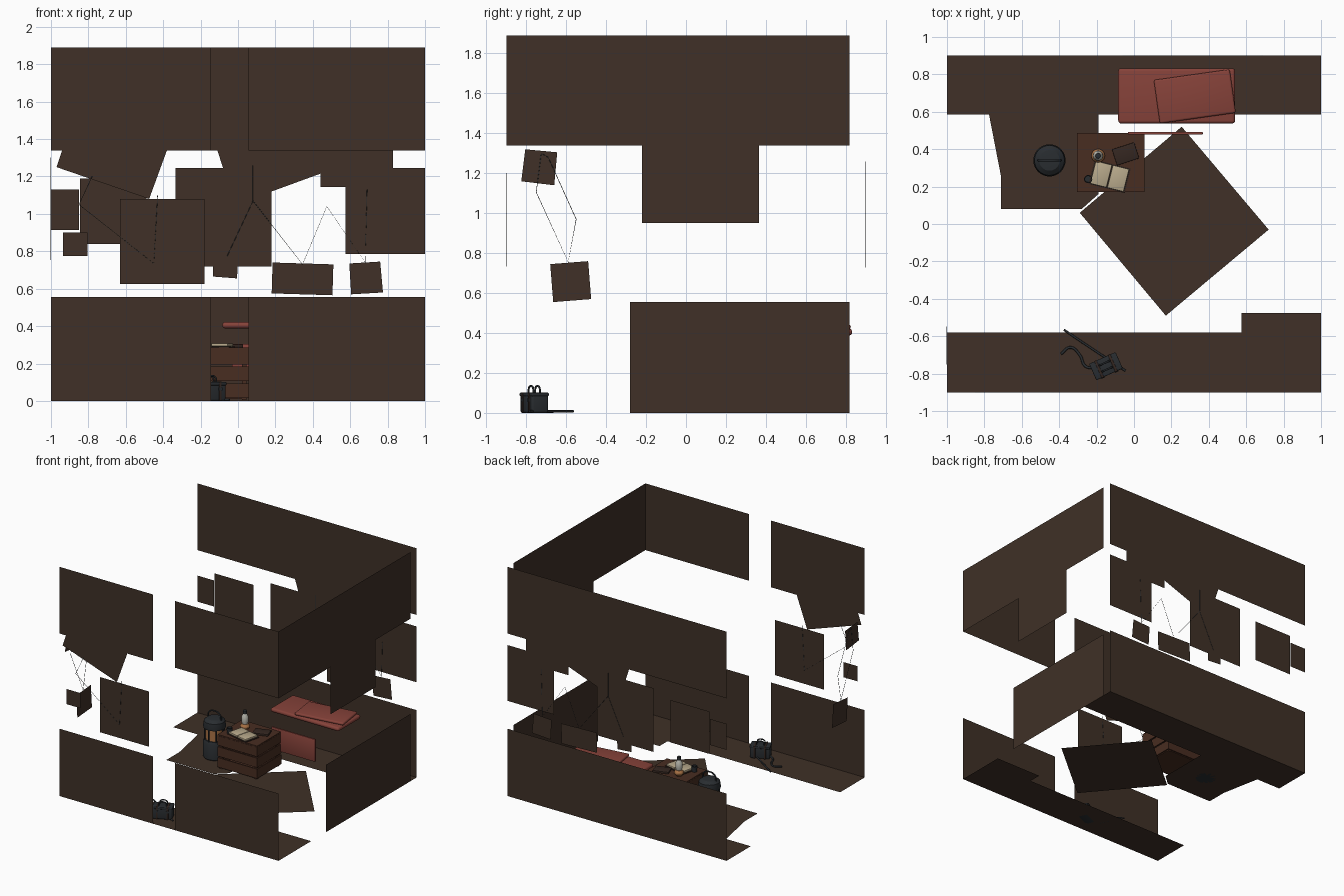
import bpy, bmesh, math
from mathutils import Matrix, Vector

start_cube = bpy.data.objects.get("Cube")
if start_cube:
    bpy.data.objects.remove(start_cube, do_unlink=True)


def material(name, r, g, b):
    mat = bpy.data.materials.new(name)
    mat.use_nodes = True
    mat.diffuse_color = (r, g, b, 1)
    mat.node_tree.nodes["Principled BSDF"].inputs["Base Color"].default_value = (r, g, b, 1)
    return mat


plaster = material("dark plaster", .05, .03, .02)
wood = material("crate wood", .065, .026, .015)
red = material("red fabric", .24, .055, .042)
metal = material("dark metal", .022, .026, .03)
paper = material("paper", .48, .4, .26)
ceramic = material("pale ceramic", .5, .5, .44)
amber = material("amber glass", .4, .17, .06)
leather = material("dark leather", .035, .02, .015)


def finish(name, bm, mat, smooth=False):
    mesh = bpy.data.meshes.new(name)
    bm.to_mesh(mesh)
    bm.free()
    obj = bpy.data.objects.new(name, mesh)
    bpy.context.collection.objects.link(obj)
    mesh.materials.append(mat)
    if smooth:
        bpy.ops.object.select_all(action='DESELECT')
        bpy.context.view_layer.objects.active = obj
        obj.select_set(True)
        bpy.ops.object.shade_smooth_by_angle()
    return obj


# Maps flat outlines onto the four walls and the floor
PLANES = {
    "front": lambda u, v: (u, -.9, v),
    "back": lambda u, v: (u, .9, v),
    "left": lambda u, v: (1, u, v),
    "right": lambda u, v: (-1, u, v),
    "floor": lambda u, v: (u, v, 0),
}


def sheet(name, plane, *outline):
    bm = bmesh.new()
    bm.faces.new([bm.verts.new(PLANES[plane](u, v)) for u, v in outline])
    return finish(name, bm, plaster)


def rect(name, plane, left, right, low, high):
    return sheet(name, plane, (left, low), (right, low), (right, high), (left, high))


def box(name, centre, size, mat, turn=0, bevel=0, segments=3):
    bm = bmesh.new()
    bmesh.ops.create_cube(bm, size=1)
    bmesh.ops.scale(bm, vec=size, verts=bm.verts)
    if bevel:
        bmesh.ops.bevel(bm, geom=bm.edges[:], offset=bevel, segments=segments,
                        profile=.5, affect='EDGES')
    place = Matrix.Translation(centre) @ Matrix.Rotation(math.radians(turn), 4, 'Z')
    bmesh.ops.transform(bm, matrix=place, verts=bm.verts)
    return finish(name, bm, mat, bool(bevel))


def lathe(name, centre, profile, mat, sides=32):
    bm = bmesh.new()
    verts = [bm.verts.new((r, 0, z)) for r, z in profile]
    edges = [bm.edges.new(pair) for pair in zip(verts, verts[1:])]
    bmesh.ops.spin(bm, geom=verts + edges, cent=(0, 0, 0), axis=(0, 0, 1),
                   angle=math.tau, steps=sides)
    bmesh.ops.remove_doubles(bm, verts=bm.verts, dist=.0002)
    bmesh.ops.recalc_face_normals(bm, faces=bm.faces)
    bmesh.ops.translate(bm, vec=centre, verts=bm.verts)
    return finish(name, bm, mat, True)


def tube(name, points, radius, mat, curved=False):
    curve = bpy.data.curves.new(name, 'CURVE')
    curve.dimensions = '3D'
    curve.bevel_depth = radius
    curve.bevel_resolution = 2
    curve.use_fill_caps = True
    spline = curve.splines.new('BEZIER' if curved else 'POLY')
    spots = spline.bezier_points if curved else spline.points
    spots.add(len(points) - 1)
    for spot, co in zip(spots, points):
        if curved:
            spot.co = co
            spot.handle_left_type = spot.handle_right_type = 'AUTO'
        else:
            spot.co = (*co, 1)
    obj = bpy.data.objects.new(name, curve)
    bpy.context.collection.objects.link(obj)
    curve.materials.append(mat)
    return obj


# Broad wall bands, broken by the doorway in front
for level, low, high in (("lower", 0, .555), ("upper", 1.34, 1.89)):
    rect(f"{level}_back_wall", "back", -1, 1, low, high)
    rect(f"{level}_front_wall_a", "front", -1, -.145, low, high)
    rect(f"{level}_front_wall_b", "front", .055, 1, low, high)
rect("lower_left_wall", "left", -.28, .82, 0, .555)
sheet("upper_left_wall", "left", (-.9, 1.89), (-.9, 1.34), (-.22, 1.34), (-.22, .95),
      (.365, .95), (.365, 1.34), (.82, 1.34), (.82, 1.89))

# Broken wall pieces
sheet("front_hanging_shard", "front", (-.94, 1.34), (-.97, 1.25), (-.475, 1.08), (-.38, 1.34))
rect("front_loose_panel", "front", -.63, -.18, .625, 1.08)
rect("front_small_shard", "front", -.935, -.805, .775, .9)
sheet("right_upper_shard", "right", (-.825, 1.16), (-.66, 1.14), (-.645, 1.305), (-.805, 1.32))
sheet("right_lower_shard", "right", (-.665, .555), (-.475, .57), (-.49, .76), (-.68, .745))
sheet("back_centre_panel", "back", (-.335, 1.245), (-.335, .72), (.18, .72), (.18, 1.12),
      (.44, 1.215), (.44, 1.145), (.575, 1.145), (.575, .785), (1, .785), (1, 1.245),
      (.83, 1.245), (.83, 1.34), (-.11, 1.34), (-.08, 1.245))
rect("back_corner_shard", "back", -1, -.85, .915, 1.13)
rect("back_loose_panel", "back", -.845, -.49, .84, 1.19)
sheet("back_wide_shard", "back", (.18, .575), (.505, .565), (.51, .73), (.185, .74))
sheet("back_square_shard", "back", (.605, .57), (.775, .58), (.76, .745), (.595, .735))
sheet("back_low_shard", "back", (-.135, .665), (-.005, .655), (0, .77), (-.13, .77))

# Floor remains
rect("back_floor", "floor", -1, 1, .585, .9)
sheet("front_floor", "floor", (-1, -.9), (1, -.9), (1, -.475), (.575, -.475),
      (.575, -.58), (-1, -.58))
sheet("side_floor", "floor", (-.775, .585), (-.71, .25), (-.71, .08), (-.28, .08),
      (-.19, .16), (-.19, .585))
sheet("turned_floor", "floor", (.255, .52), (-.29, .06), (.17, -.49), (.72, -.03))

# Loose wires across the wall holes
wires = [
    ("back", [(.08, 1.26), (.08, 1.07), (-.06, .77)]),
    ("back", [(.08, 1.07), (.345, .73), (.475, 1.04), (.68, .74), (.69, 1.13)]),
    ("front", [(-.78, 1.2), (-.85, 1.05), (-.45, .735), (-.43, 1.1)]),
    ("right", [(-.725, 1.3), (-.75, 1.105), (-.59, .755), (-.55, .97), (-.69, 1.28), (-.725, 1.3)]),
]
for plane, path in wires:
    tube(f"{plane}_wire", [PLANES[plane](u, v) for u, v in path], .0015, metal)

# Slatted crate
cx, cy, width, depth, height = -.125, .328, .36, .315, .285
for sx in (-1, 1):
    for sy in (-1, 1):
        box("crate_post", (cx + sx * (width / 2 - .022), cy + sy * (depth / 2 - .022), height / 2),
            (.024, .024, height - .01), wood)
for row in range(3):
    z = .055 + row * .09
    for side in (-1, 1):
        box("crate_slat", (cx, cy + side * (depth / 2 - .005), z), (width, .01, .078), wood)
        box("crate_end_slat", (cx + side * (width / 2 - .005), cy, z), (.01, depth - .02, .078), wood)
box("crate_base", (cx, cy, .015), (width - .02, depth - .02, .01), wood)
box("crate_top", (cx, cy, height - .005), (width, depth, .01), wood)

# Things on the crate
book_turn = Matrix.Rotation(math.radians(-14), 3, 'Z')
for side in (-1, 1):
    spot = Vector((-.13, .255, .3)) + book_turn @ Vector((side * .047, 0, 0))
    box("open_book_page", spot, (.09, .125, .016), paper, -14, .004, 2)
box("open_book_cover", (-.13, .255, .289), (.2, .135, .006), leather, -14)
box("notebook", (-.045, .375, .294), (.125, .09, .016), leather, 18, .003, 2)
bottle = (-.192, .365, height)
lathe("bottle_base", bottle, [(0, 0), (.022, 0), (.036, .018), (.036, .03), (.024, .048), (0, .048)], amber)
lathe("bottle_body", bottle, [(0, .045), (.022, .046), (.027, .07), (.026, .105), (.013, .13), (0, .13)], ceramic)
lathe("bottle_cap", bottle, [(0, .128), (.014, .128), (.014, .155), (0, .158)], metal)
lathe("mug", (-.245, .24, height),
      [(0, 0), (.02, 0), (.022, .045), (.018, .045), (.017, .006), (0, .006)], metal, 20)

# Lantern
lamp = Vector((-.452, .34, 0))
lathe("lantern_base", lamp, [(0, 0), (.08, 0), (.086, .01), (.086, .13), (.076, .15), (0, .15)], metal)
lathe("lantern_glass", lamp, [(0, .148), (.066, .15), (.066, .25), (0, .252)], amber)
lathe("lantern_cap", lamp, [(0, .245), (.084, .245), (.086, .26), (.08, .3), (.055, .32), (0, .325)], metal)
for step in range(8):
    angle = step * math.tau / 8
    out = lamp + Vector((math.cos(angle), math.sin(angle), 0)) * .074
    tube("lantern_bar", [out + Vector((0, 0, z)) for z in (.13, .27)], .006, metal)
tube("lantern_handle", [lamp + Vector((x, 0, z)) for x, z in
                        ((-.06, .3), (-.05, .355), (0, .375), (.05, .355), (.06, .3))], .006, metal, True)

# Cushions and upright panel
box("long_cushion", (.228, .685, .405), (.625, .295, .034), red, 0, .016, 4)
box("folded_blanket", (.325, .682, .431), (.41, .235, .024), red, 8, .011, 3)
box("upright_red_panel", (.168, .485, .212), (.4, .014, .185), red, 0, .003, 2)

# Bag with straps, buckles and twin handles
bag, turn = Vector((-.15, -.76, 0)), Matrix.Rotation(math.radians(24), 3, 'Z')


def on_bag(x, y, z):
    return bag + turn @ Vector((x, y, z))


box("bag_body", on_bag(0, 0, .05), (.15, .09, .1), metal, 24, .01)
box("bag_lid", on_bag(0, 0, .092), (.155, .096, .018), metal, 24, .006)
for side in (-1, 1):
    box("bag_strap", on_bag(side * .04, 0, .052), (.014, .1, .102), leather, 24, .003)
    box("bag_buckle", on_bag(side * .04, -.05, .065), (.02, .006, .016), metal, 24)
    tube("bag_handle", [on_bag(x, side * .018, z) for x, z in
                        ((-.03, .095), (-.025, .125), (0, .134), (.025, .125), (.03, .095))],
         .005, metal, True)
tube("loose_strap", [(-.39, -.695, .006), (-.34, -.66, .008), (-.29, -.7, .006),
                     (-.26, -.76, .01), (-.21, -.77, .03)], .007, metal, True)
tube("pry_bar", [(-.375, -.565, .008), (-.28, -.63, .008), (-.045, -.785, .008)], .006, metal)
